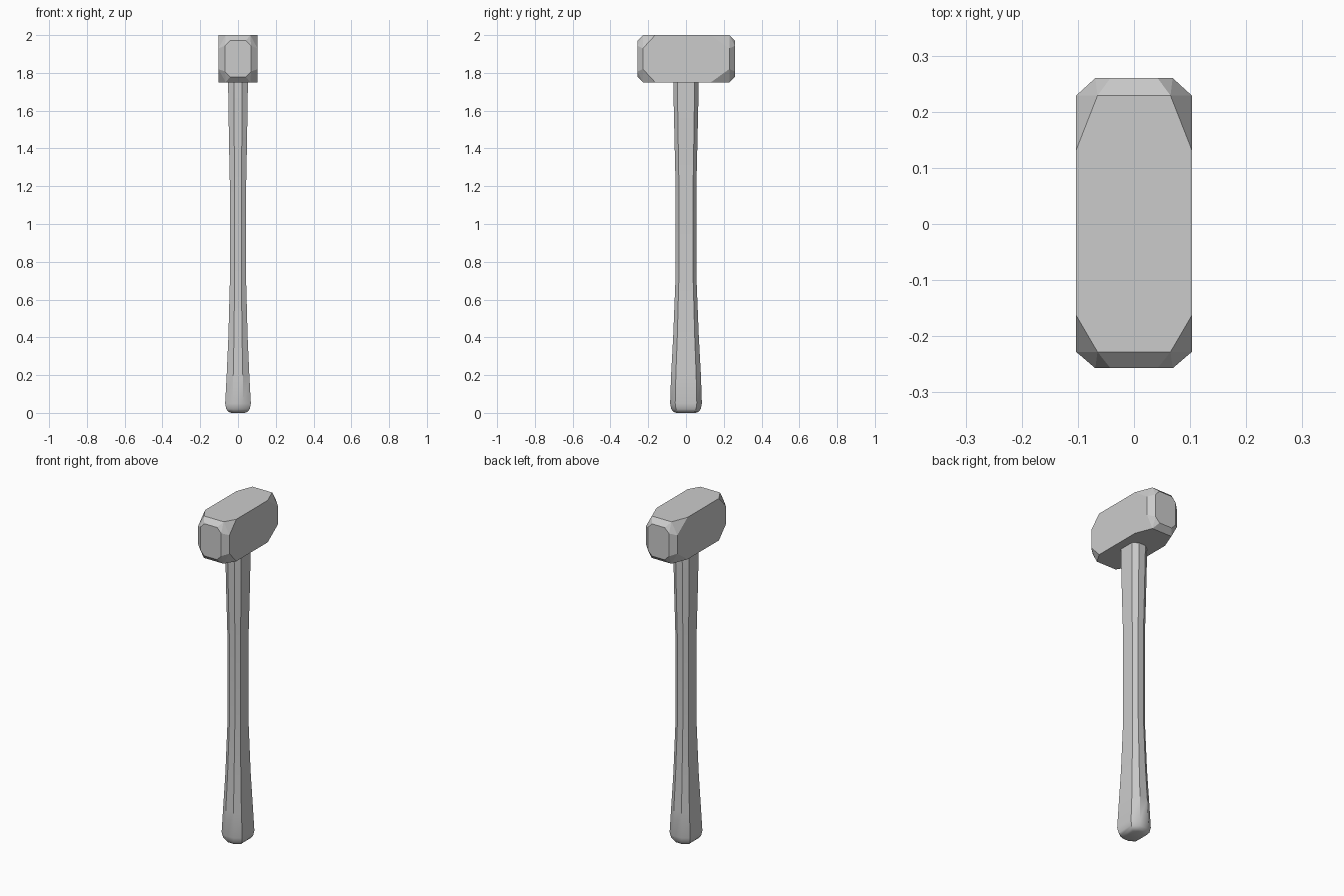
import bpy, bmesh

if "Cube" in bpy.data.objects:
    bpy.data.objects.remove(bpy.data.objects["Cube"])


def finish(bm, name):
    bmesh.ops.recalc_face_normals(bm, faces=bm.faces)
    mesh = bpy.data.meshes.new(name)
    bm.to_mesh(mesh)
    bm.free()
    obj = bpy.data.objects.new(name, mesh)
    bpy.context.collection.objects.link(obj)
    return obj


def octagon(hx, hy, cx, cy):
    """Chamfered rectangle: half sizes hx, hy and half flat lengths cx, cy."""
    return [(cx, -hy), (hx, -cy), (hx, cy), (cx, hy),
            (-cx, hy), (-hx, cy), (-hx, -cy), (-cx, -hy)]


# Hammer head: convex block with cut corners and bevelled striking faces
MID = 1.875
bm = bmesh.new()
for corner, ring, end in ((-0.163, -0.228, -0.257), (0.132, 0.229, 0.26)):
    for x, z in octagon(0.103, 0.125, 0.065, 0.055):
        bm.verts.new((x, ring, MID + z))
    for x, z in octagon(0.069, 0.096, 0.042, 0.068):
        bm.verts.new((x, end, MID + z))
    for sx in (-1, 1):
        for sz in (-1, 1):
            bm.verts.new((sx * 0.103, corner, MID + sz * 0.125))
bmesh.ops.convex_hull(bm, input=bm.verts[:])
bmesh.ops.dissolve_limit(bm, angle_limit=0.02, verts=bm.verts[:], edges=bm.edges[:])
finish(bm, "hammer_head")

# Handle: eight-sided sections lofted upward (z, half width, half depth)
sections = [(0.0, 0.036, 0.052), (0.006, 0.051, 0.067), (0.02, 0.062, 0.078),
            (0.05, 0.068, 0.084), (0.2, 0.060, 0.079), (0.4, 0.051, 0.068),
            (0.7, 0.043, 0.056), (1.2, 0.043, 0.055), (1.45, 0.048, 0.061),
            (1.72, 0.052, 0.067), (1.8, 0.052, 0.067)]
bm = bmesh.new()
rings = [[bm.verts.new((x, y, z)) for x, y in octagon(hx, hy, hx * 0.42, hy * 0.68)]
         for z, hx, hy in sections]
for low, high in zip(rings, rings[1:]):
    for i in range(8):
        j = (i + 1) % 8
        bm.faces.new((low[i], low[j], high[j], high[i]))
bm.faces.new(rings[0])
bm.faces.new(rings[-1])
handle = finish(bm, "handle")
bpy.context.view_layer.objects.active = handle
handle.select_set(True)
bpy.ops.object.shade_smooth_by_angle(angle=0.6)
